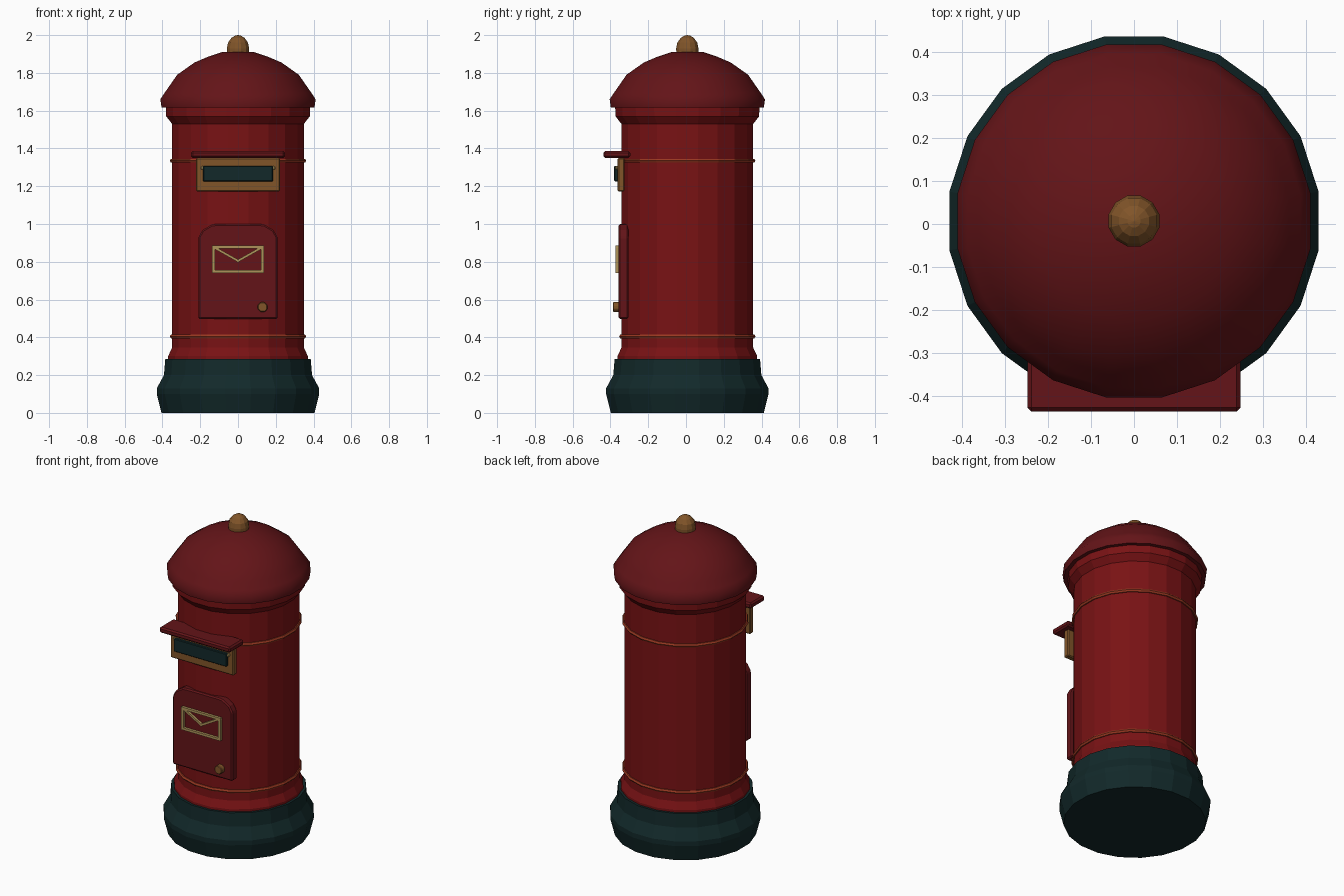
import bpy, bmesh, math
from mathutils import Vector

cube = bpy.data.objects.get("Cube")
if cube:
    bpy.data.objects.remove(cube, do_unlink=True)

AXIS_Y = 0.007   # the round body sits slightly behind the origin
SIDES = 20


def material(name, rgb):
    m = bpy.data.materials.new(name)
    m.use_nodes = True
    m.diffuse_color = (*rgb, 1)
    m.node_tree.nodes["Principled BSDF"].inputs["Base Color"].default_value = (*rgb, 1)
    return m


RED = material("body red", (0.19, 0.006, 0.007))
DARK_RED = material("dark red", (0.125, 0.007, 0.009))
GREEN = material("dark green", (0.006, 0.022, 0.023))
BRASS = material("brass", (0.22, 0.09, 0.022))
PALE = material("pale gold", (0.42, 0.29, 0.1))
ORANGE = material("orange red", (0.32, 0.04, 0.015))


def finish(bm, name, mat, bevel=0, smooth=None):
    bmesh.ops.recalc_face_normals(bm, faces=bm.faces)
    me = bpy.data.meshes.new(name)
    bm.to_mesh(me)
    bm.free()
    me.materials.append(mat)
    if smooth:
        me.shade_smooth()
        me.set_sharp_from_angle(angle=math.radians(smooth))
    ob = bpy.data.objects.new(name, me)
    bpy.context.collection.objects.link(ob)
    if bevel:
        mod = ob.modifiers.new("Bevel", 'BEVEL')
        mod.width = bevel
        mod.segments = 1
        mod.limit_method = 'ANGLE'
    return ob


def lathe(name, mat, profile, sides=SIDES, smooth=None, closed=False):
    """Turn (radius, z) points round the body axis; radius is to the flats."""
    bm = bmesh.new()
    rings = []
    for r, z in profile:
        r /= math.cos(math.pi / sides)
        ring = []
        for i in range(sides):
            a = 2 * math.pi * (i + 0.5) / sides
            ring.append(bm.verts.new((r * math.cos(a), AXIS_Y + r * math.sin(a), z)))
        rings.append(ring)
    pairs = list(zip(rings, rings[1:]))
    if closed:
        pairs.append((rings[-1], rings[0]))
    for low, high in pairs:
        for i in range(sides):
            j = (i + 1) % sides
            bm.faces.new((low[i], low[j], high[j], high[i]))
    if not closed:
        bm.faces.new(rings[0])
        bm.faces.new(rings[-1])
    return finish(bm, name, mat, smooth=smooth)


def plate(name, mat, outline, front, back, bevel=0):
    """Extrude an (x, z) outline from y = front to y = back."""
    bm = bmesh.new()
    face = bm.faces.new([bm.verts.new((x, front, z)) for x, z in outline])
    new = bmesh.ops.extrude_face_region(bm, geom=[face])["geom"]
    bmesh.ops.translate(bm, vec=(0, back - front, 0),
                        verts=[v for v in new if isinstance(v, bmesh.types.BMVert)])
    return finish(bm, name, mat, bevel)


def block(name, mat, half, low, high, front, back, bevel=0):
    return plate(name, mat, [(-half, low), (half, low), (half, high), (-half, high)],
                 front, back, bevel)


def disc(name, mat, x, z, r, front, back, sides):
    pts = [(x + r * math.cos(2 * math.pi * (i + 0.5) / sides),
            z + r * math.sin(2 * math.pi * (i + 0.5) / sides)) for i in range(sides)]
    return plate(name, mat, pts, front, back, 0.004)


def strip(name, mat, a, b, width, front, back):
    a, b = Vector(a), Vector(b)
    d = (b - a).normalized() * width / 2
    n = Vector((-d.y, d.x))
    return plate(name, mat, [a - d - n, b + d - n, b + d + n, a - d + n], front, back)


# Round column
lathe("base", GREEN, [(0.405, 0), (0.43, 0.1), (0.43, 0.13), (0.392, 0.2), (0.385, 0.285)])
lathe("body", RED, [(0.37, 0.27), (0.37, 0.3), (0.349, 0.345), (0.349, 1.53),
                    (0.38, 1.57), (0.382, 1.62)])
lathe("domed_cap", DARK_RED,
      [(0.405, 1.617), (0.411, 1.66), (0.388, 1.695), (0.36, 1.735), (0.322, 1.79),
       (0.23, 1.855), (0.16, 1.885), (0.085, 1.91), (0.01, 1.913)], smooth=50)
lathe("finial", BRASS, [(0.058, 1.9), (0.059, 1.93), (0.053, 1.96), (0.035, 1.985),
                        (0.015, 1.997), (0.001, 2)], sides=12)

# Trim bands
for label, z in (("lower_band", 0.405), ("upper_band", 1.335)):
    tube = [(0.349 + 0.012 * math.cos(k * math.pi / 3),
             z + 0.012 * math.sin(k * math.pi / 3)) for k in range(6)]
    lathe(label, ORANGE, tube, closed=True)

# Letter slot with hood
block("slot_frame", BRASS, 0.222, 1.172, 1.35, -0.362, -0.325, 0.006)
block("slot_flap", GREEN, 0.185, 1.226, 1.308, -0.38, -0.35, 0.004)
block("slot_hood", DARK_RED, 0.248, 1.35, 1.386, -0.437, -0.295, 0.009)
for side, x in (("left", 0.188), ("right", -0.188)):
    disc("slot_screw_" + side, PALE, x, 1.297, 0.011, -0.372, -0.355, 8)

# Collection door with clipped top corners
half = [(0.21, 0.497), (0.21, 0.93), (0.188, 0.968), (0.14, 0.997), (0.11, 1.0)]
plate("door", DARK_RED, half + [(-x, z) for x, z in reversed(half)], -0.357, -0.305, 0.008)
disc("door_knob", BRASS, 0.13, 0.56, 0.028, -0.387, -0.35, 8)

# Envelope emblem
L, R, B, T = -0.13, 0.13, 0.748, 0.878
corners = [(L, B), (R, B), (R, T), (L, T)]
for i, side in enumerate(("bottom", "left", "top", "right")):
    strip("envelope_" + side, PALE, corners[i], corners[(i + 1) % 4], 0.015, -0.373, -0.35)
for side, x in (("left", R), ("right", L)):
    strip("envelope_fold_" + side, PALE, (x, T), (0, 0.805), 0.013, -0.372, -0.35)
